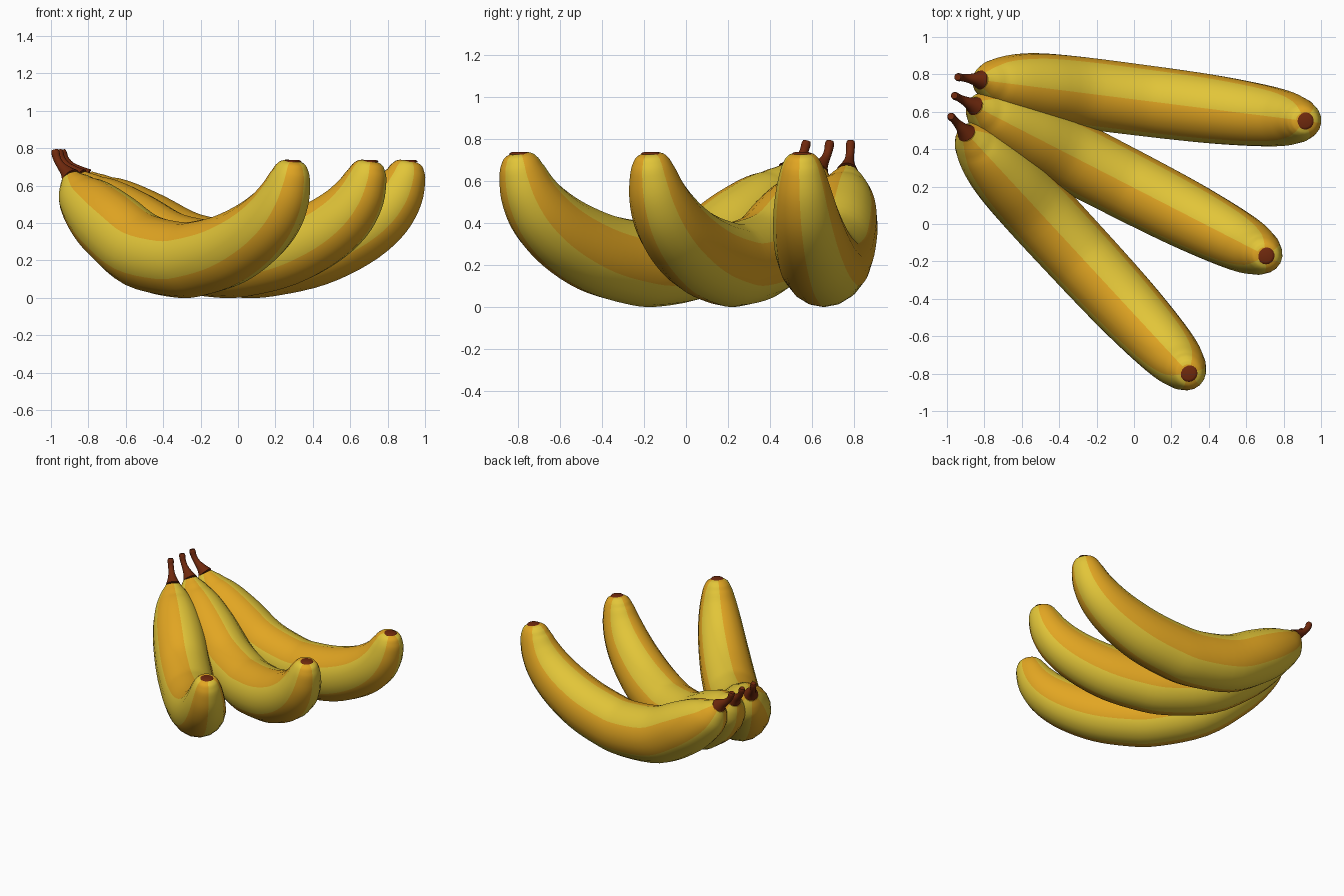
import bpy, bmesh, math
from mathutils import Vector

if "Cube" in bpy.data.objects:
    bpy.data.objects.remove(bpy.data.objects["Cube"])


def material(name, rgb):
    m = bpy.data.materials.new(name)
    m.diffuse_color = (*rgb, 1)
    m.use_nodes = True
    m.node_tree.nodes["Principled BSDF"].inputs["Base Color"].default_value = m.diffuse_color
    return m


YELLOW = material("banana yellow", (0.76, 0.56, 0.04))
GOLD = material("golden orange", (0.76, 0.38, 0.016))
BROWN = material("stem brown", (0.16, 0.022, 0.004))
SIDES = 18

# centreline distance, height and radius, from stem to blossom end
STEM = [(-0.124, 0.79, 0.018), (-0.119, 0.775, 0.023), (-0.105, 0.74, 0.021),
        (-0.075, 0.705, 0.023), (-0.035, 0.675, 0.034), (0.0, 0.645, 0.054)]
BODY = [(-0.002, 0.645, 0.052), (0.035, 0.595, 0.098), (0.09, 0.535, 0.138),
        (0.195, 0.46, 0.174), (0.335, 0.372, 0.196), (0.56, 0.252, 0.204),
        (0.85, 0.203, 0.203), (1.03, 0.214, 0.201), (1.25, 0.26, 0.195),
        (1.455, 0.345, 0.181), (1.595, 0.44, 0.164), (1.68, 0.54, 0.142),
        (1.724, 0.635, 0.116), (1.738, 0.69, 0.094), (1.743, 0.719, 0.072),
        (1.745, 0.731, 0.046)]
TIP = [(1.745, 0.727, 0.05), (1.745, 0.733, 0.046), (1.745, 0.737, 0.036)]
FLATTEN = 0.95   # bananas are slightly narrower sideways


def smooth_path(keys, steps):
    """Catmull-Rom curve through the key points."""
    k = [Vector(p) for p in keys]
    k = [2 * k[0] - k[1]] + k + [2 * k[-1] - k[-2]]
    out = []
    for i in range(1, len(k) - 2):
        a, b, c, d = k[i - 1:i + 3]
        for j in range(steps):
            t = j / steps
            out.append(0.5 * (2 * b + (c - a) * t + (2 * a - 5 * b + 4 * c - d) * t ** 2
                              + (3 * b - a - 3 * c + d) * t ** 3))
    out.append(k[-2])
    return out


def sweep(name, keys, steps, mats, base, angle):
    """Round tube in a vertical plane, with one material per 60 degree sector."""
    path = smooth_path(keys, steps)
    bm = bmesh.new()
    rings = []
    for i, p in enumerate(path):
        q0, q1 = path[max(i - 1, 0)], path[min(i + 1, len(path) - 1)]
        t = Vector((q1.x - q0.x, q1.y - q0.y)).normalized()
        ring = []
        for j in range(SIDES):
            f = 2 * math.pi * j / SIDES
            c, s = p.z * math.cos(f), p.z * math.sin(f) * FLATTEN
            ring.append(bm.verts.new((p.x - t.y * c, -s, p.y + t.x * c)))
        rings.append(ring)
    for r0, r1 in zip(rings, rings[1:]):
        for j in range(SIDES):
            k = (j + 1) % SIDES
            face = bm.faces.new((r0[j], r0[k], r1[k], r1[j]))
            face.material_index = (j * 6 // SIDES) % len(mats)
    bm.faces.new(rings[0])
    bm.faces.new(rings[-1])
    bmesh.ops.recalc_face_normals(bm, faces=bm.faces)
    me = bpy.data.meshes.new(name)
    bm.to_mesh(me)
    bm.free()
    for m in mats:
        me.materials.append(m)
    ob = bpy.data.objects.new(name, me)
    bpy.context.collection.objects.link(ob)
    ob.location = (*base, 0)
    ob.rotation_euler.z = math.radians(angle)
    bpy.ops.object.select_all(action='DESELECT')
    ob.select_set(True)
    bpy.context.view_layer.objects.active = ob
    bpy.ops.object.shade_smooth_by_angle(angle=math.radians(50))


# three identical bananas fanned out from the stems
for label, base, angle in (("back", (-0.82, 0.77), -7.2),
                           ("middle", (-0.85, 0.63), -27.2),
                           ("front", (-0.895, 0.485), -47.2)):
    sweep(label + "_banana_body", BODY, 4, [GOLD, YELLOW], base, angle)
    sweep(label + "_banana_stem", STEM, 3, [BROWN], base, angle)
    sweep(label + "_banana_tip", TIP, 1, [BROWN], base, angle)
